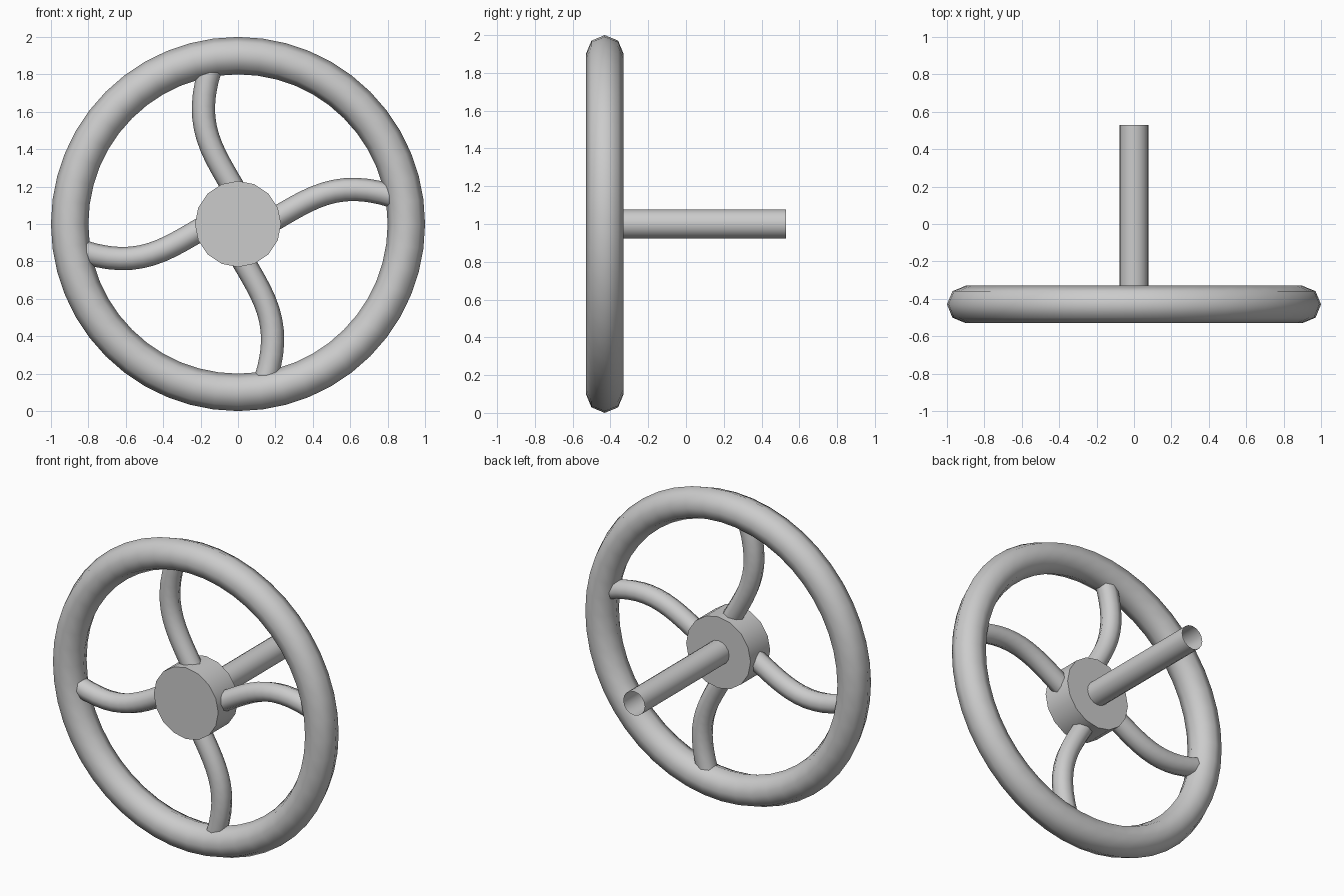
import bpy
import math

if "Cube" in bpy.data.objects:
    bpy.data.objects.remove(bpy.data.objects["Cube"], do_unlink=True)

WHEEL_Y = -0.43
TURN = (math.pi / 2, 0, 0)

grey = bpy.data.materials.new("light_grey")
grey.use_nodes = True
grey.diffuse_color = (0.6, 0.6, 0.6, 1)
grey.node_tree.nodes["Principled BSDF"].inputs["Base Color"].default_value = (0.6, 0.6, 0.6, 1)


def finish(name, angle=60):
    obj = bpy.context.object
    obj.name = name
    obj.data.materials.clear()
    obj.data.materials.append(grey)
    bpy.ops.object.shade_smooth_by_angle(angle=math.radians(angle))
    return obj


# Round rim with an eight-sided section
bpy.ops.mesh.primitive_torus_add(major_radius=0.9, minor_radius=0.1, major_segments=48,
                                 minor_segments=8, location=(0, WHEEL_Y, 1), rotation=TURN)
finish("rim")

# Central hub
bpy.ops.mesh.primitive_cylinder_add(vertices=16, radius=0.23, depth=0.2,
                                    location=(0, WHEEL_Y, 1), rotation=TURN)
finish("hub")

# Open-ended shaft running back from the hub
bpy.ops.mesh.primitive_cylinder_add(vertices=16, radius=0.077, depth=0.9, end_fill_type='NOTHING',
                                    location=(0, 0.08, 1), rotation=TURN)
finish("shaft")


# Four curved spokes, each a swept tube turned a quarter further
def spoke(index):
    curve = bpy.data.curves.new("spoke_path", 'CURVE')
    curve.dimensions = '3D'
    curve.bevel_depth = 0.062
    curve.bevel_resolution = 2
    curve.use_fill_caps = True
    curve.resolution_u = 12
    path = curve.splines.new('BEZIER')
    path.bezier_points.add(1)
    start, end = path.bezier_points
    for p in (start, end):
        p.handle_left_type = p.handle_right_type = 'FREE'
    start.co = start.handle_left = (0.15, 0, 0)
    start.handle_right = (0.38, 0.13, 0)
    end.handle_left = (0.52, 0.25, 0)
    end.co = end.handle_right = (0.84, 0.145, 0)
    obj = bpy.data.objects.new("spoke", curve)
    bpy.context.collection.objects.link(obj)
    obj.location = (0, WHEEL_Y, 1)
    obj.rotation_euler = (math.pi / 2, -index * math.pi / 2, 0)
    bpy.ops.object.select_all(action='DESELECT')
    obj.select_set(True)
    bpy.context.view_layer.objects.active = obj
    bpy.ops.object.convert(target='MESH')
    finish(f"spoke_{index + 1}")


for i in range(4):
    spoke(i)
